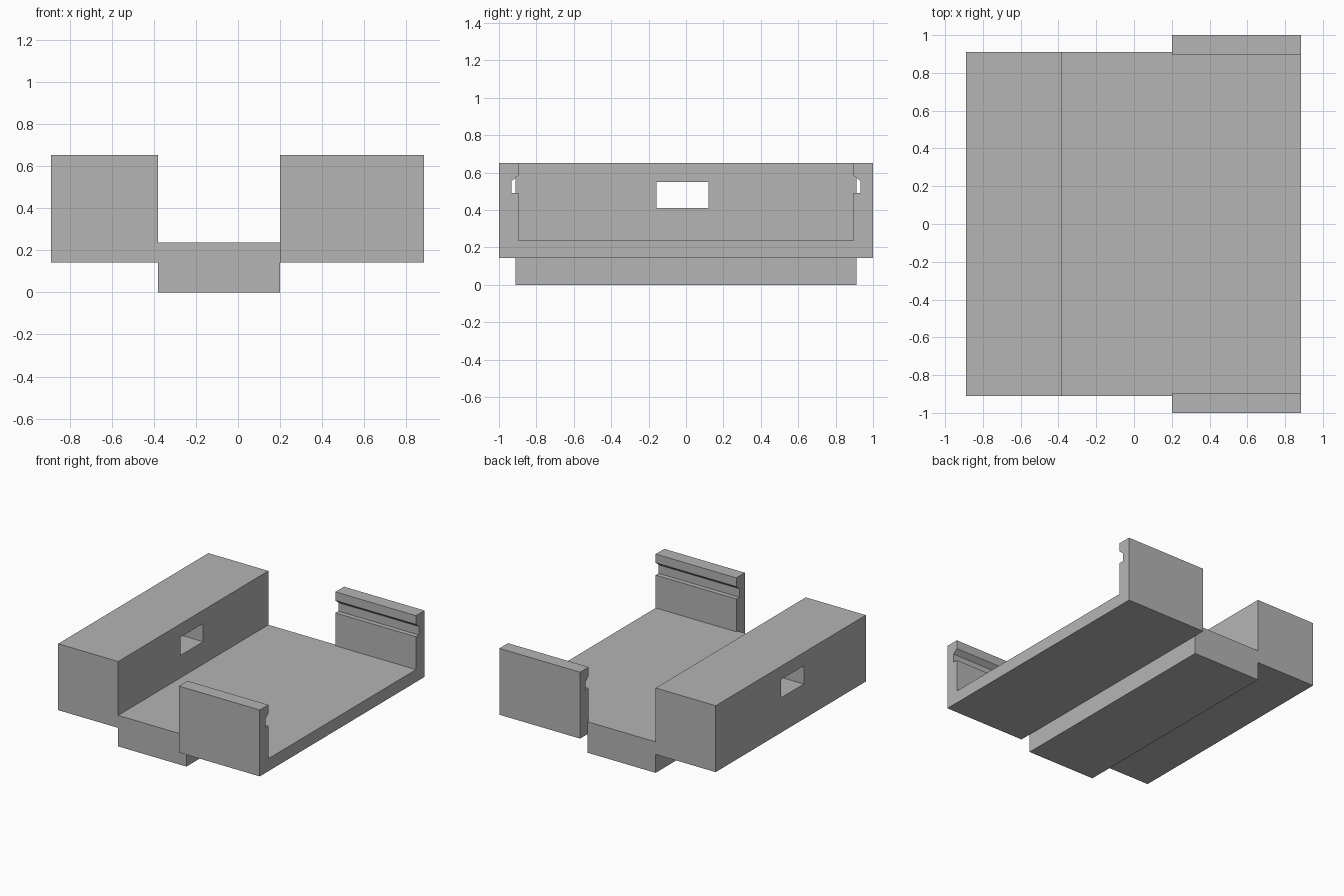
import bpy
import bmesh
from mathutils import Vector

cube = bpy.data.objects.get("Cube")
if cube:
    bpy.data.objects.remove(cube, do_unlink=True)

grey = bpy.data.materials.new("plain grey")
grey.use_nodes = True
colour = (0.46, 0.46, 0.46, 1)
grey.diffuse_color = colour
grey.node_tree.nodes["Principled BSDF"].inputs["Base Color"].default_value = colour


def extrude_profile(name, points, place, start, end):
    """Extrude a 2D outline; place(a, b, t) turns it into a 3D point."""
    bm = bmesh.new()
    face = bm.faces.new([bm.verts.new(place(a, b, start)) for a, b in points])
    extruded = bmesh.ops.extrude_face_region(bm, geom=[face])["geom"]
    shift = Vector(place(0, 0, end)) - Vector(place(0, 0, start))
    bmesh.ops.translate(bm, vec=shift,
                        verts=[v for v in extruded if isinstance(v, bmesh.types.BMVert)])
    bmesh.ops.recalc_face_normals(bm, faces=bm.faces)
    mesh = bpy.data.meshes.new(name)
    bm.to_mesh(mesh)
    bm.free()
    mesh.materials.append(grey)
    obj = bpy.data.objects.new(name, mesh)
    bpy.context.collection.objects.link(obj)
    return obj


def combine(target, tool, operation):
    mod = target.modifiers.new(tool.name, "BOOLEAN")
    mod.operation = operation
    mod.solver = "EXACT"
    mod.object = tool
    bpy.context.view_layer.objects.active = target
    bpy.ops.object.modifier_apply(modifier=mod.name)
    bpy.data.objects.remove(tool, do_unlink=True)


def along_x(y, z, x):
    return (x, y, z)


def along_y(x, z, y):
    return (x, y, z)


left, step, right, far = -0.89, -0.38, 0.2, 0.885
under, floor, top = 0.142, 0.238, 0.652

# Tall block and lower rail, one stepped outline
body = extrude_profile("bracket_body", [
    (left, under), (step, under), (step, 0), (right, 0),
    (right, floor), (step, floor), (step, top), (left, top)],
    along_y, -0.911, 0.911)

# Tray with two grooved upright clips, mirrored outline
half = [(1, under), (1, top), (0.896, top), (0.896, 0.585), (0.932, 0.555),
        (0.932, 0.49), (0.896, 0.49), (0.896, floor)]
tray = extrude_profile("clip_tray", half + [(-y, z) for y, z in reversed(half)],
                       along_x, right, far)

# Rectangular window through the tall block
window = extrude_profile("window_cutter", [
    (-0.158, 0.41), (0.12, 0.41), (0.12, 0.55), (-0.158, 0.55)],
    along_x, left - 0.1, step + 0.1)
window.hide_render = True

combine(body, window, "DIFFERENCE")
combine(body, tray, "UNION")
